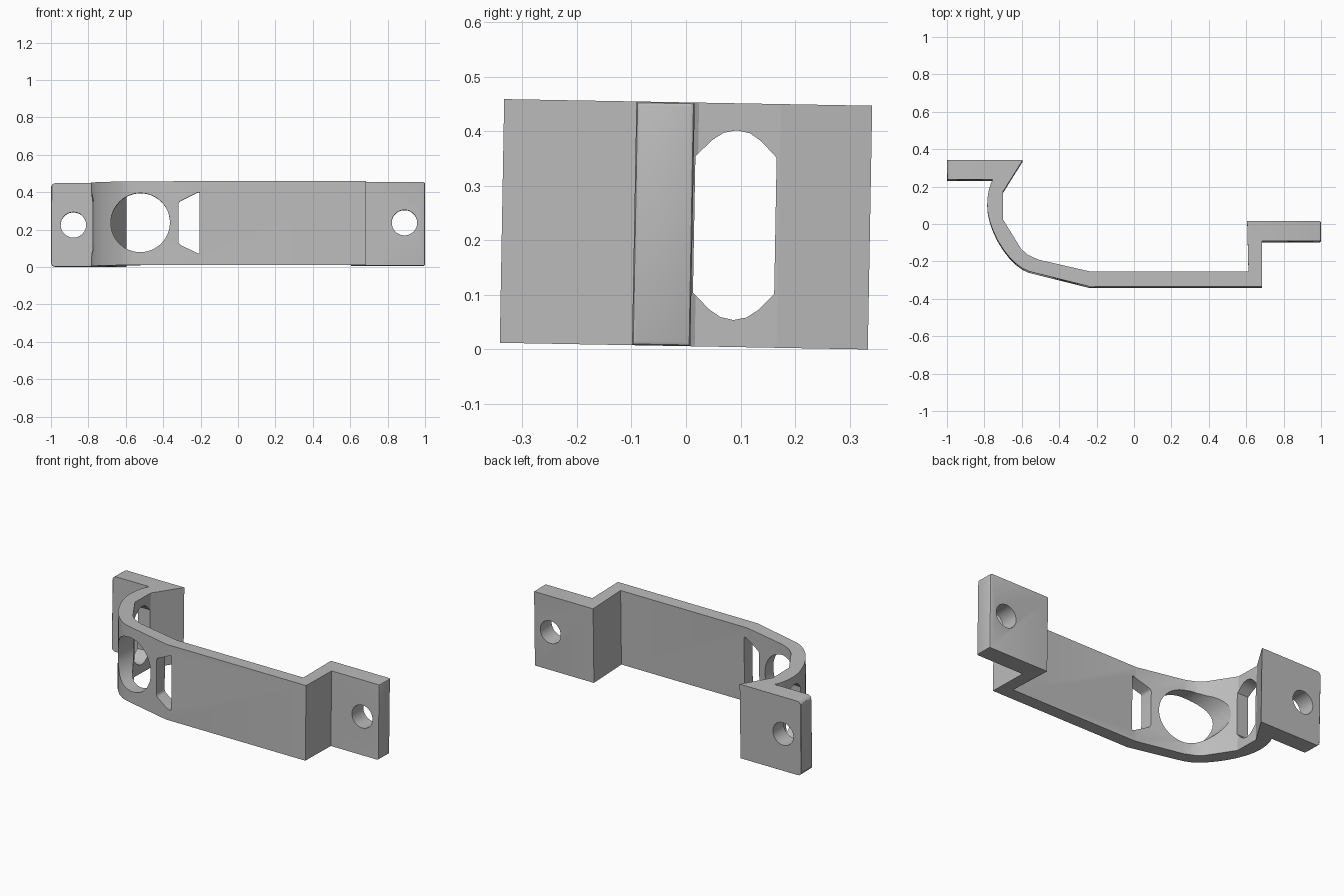
import bpy, bmesh, math
from mathutils import Vector
from mathutils.geometry import interpolate_bezier

cube = bpy.data.objects.get("Cube")
if cube:
    bpy.data.objects.remove(cube)

HALF = 0.2235   # half of the strap height

grey = bpy.data.materials.new("plain grey")
grey.use_nodes = True
colour = (0.5, 0.5, 0.5, 1)
grey.diffuse_color = colour
grey.node_tree.nodes["Principled BSDF"].inputs["Base Color"].default_value = colour


def prism(name, points, low, high, axis, bevels=()):
    """Extrude a 2D outline along an axis; bevels are (edge test, width, segments)."""
    place = {"x": lambda a, b, t: (t, a, b),
             "y": lambda a, b, t: (a, t, b),
             "z": lambda a, b, t: (a, b, t)}[axis]
    bm = bmesh.new()
    first = [bm.verts.new(place(a, b, low)) for a, b in points]
    last = [bm.verts.new(place(a, b, high)) for a, b in points]
    bm.faces.new(first)
    bm.faces.new(last)
    n = len(points)
    for i in range(n):
        j = (i + 1) % n
        bm.faces.new((first[i], first[j], last[j], last[i]))
    bmesh.ops.recalc_face_normals(bm, faces=bm.faces)
    for test, width, segments in bevels:
        edges = [e for e in bm.edges if test(e.verts[0].co, e.verts[1].co)]
        bmesh.ops.bevel(bm, geom=edges, offset=width, segments=segments,
                        profile=0.5, affect="EDGES")
    mesh = bpy.data.meshes.new(name)
    bm.to_mesh(mesh)
    bm.free()
    obj = bpy.data.objects.new(name, mesh)
    bpy.context.collection.objects.link(obj)
    return obj


def circle(x, z, radius, count=48):
    return [(x + radius * math.cos(math.tau * i / count),
             z + radius * math.sin(math.tau * i / count)) for i in range(count)]


def curve(*handles, count=10):
    pts = interpolate_bezier(*[Vector((x, y, 0)) for x, y in handles], count)
    return [(p.x, p.y) for p in pts]


# Strap outline seen from above: inner side, right tab, front, curved end, left tab
inner = [(-1, 0.3375), (-0.595, 0.3375), (-0.7, 0.17), (-0.7, 0.02),
         (-0.605, -0.135), (-0.57, -0.168), (-0.51, -0.195),
         (-0.23, -0.259), (0.612, -0.259), (0.605, 0.012), (1, 0.012)]
outer = [(1, -0.095), (0.685, -0.095), (0.685, -0.3375), (-0.24, -0.3375)]
outer += curve((-0.56, -0.258), (-0.67, -0.225), (-0.787, -0.03), (-0.785, 0.1))
outer += curve((-0.785, 0.1), (-0.784, 0.15), (-0.775, 0.2), (-0.755, 0.234), count=6)[1:]
outer += [(-1, 0.234)]


def left_corner(a, b):
    return max(a.x, b.x) < -0.999 and abs(a.z - b.z) < 0.001


def end_cap(a, b):
    return min(abs(a.x), abs(b.x)) > 0.999 and a.x * b.x > 0


strap = prism("mounting_strap", inner + outer, -HALF, HALF, "z",
              [(left_corner, 0.025, 4), (end_cap, 0.008, 2)])
strap.data.materials.append(grey)

# Openings: screw holes, round port, tapered slot and clipped side port
side_half = [(0.015, -0.125), (0.015, 0.125), (0.045, 0.155), (0.066, 0.169),
             (0.09, 0.174), (0.114, 0.169), (0.135, 0.155), (0.164, 0.125),
             (0.164, -0.125)]
side_port = side_half + [(y, -z) for y, z in reversed(side_half[2:7])]
slot = [(-0.318, -0.112), (-0.318, 0.112), (-0.205, 0.168), (-0.205, -0.168)]
cutters = [
    prism("left_screw_cutter", circle(-0.88, 0, 0.068), 0.15, 0.45, "y"),
    prism("right_screw_cutter", circle(0.89, 0.006, 0.068), -0.2, 0.1, "y"),
    prism("round_port_cutter", circle(-0.522, 0.003, 0.158), -0.45, 0.03, "y"),
    prism("slot_cutter", slot, -0.45, -0.1, "y",
          [(lambda a, b: abs(a.y - b.y) > 0.1, 0.012, 3)]),
    prism("side_port_cutter", side_port, -0.9, -0.65, "x"),
]
bpy.context.view_layer.objects.active = strap
for cutter in cutters:
    cutter.hide_render = True
    cut = strap.modifiers.new("opening", "BOOLEAN")
    cut.operation = "DIFFERENCE"
    cut.solver = "EXACT"
    cut.object = cutter
    bpy.ops.object.modifier_apply(modifier=cut.name)
    bpy.data.objects.remove(cutter)

# Slight lean, standing on the ground
strap.rotation_euler.x = -0.018
strap.location.z = HALF + 0.006

bpy.ops.object.select_all(action="DESELECT")
strap.select_set(True)
bpy.ops.object.shade_smooth_by_angle(angle=math.radians(25))
